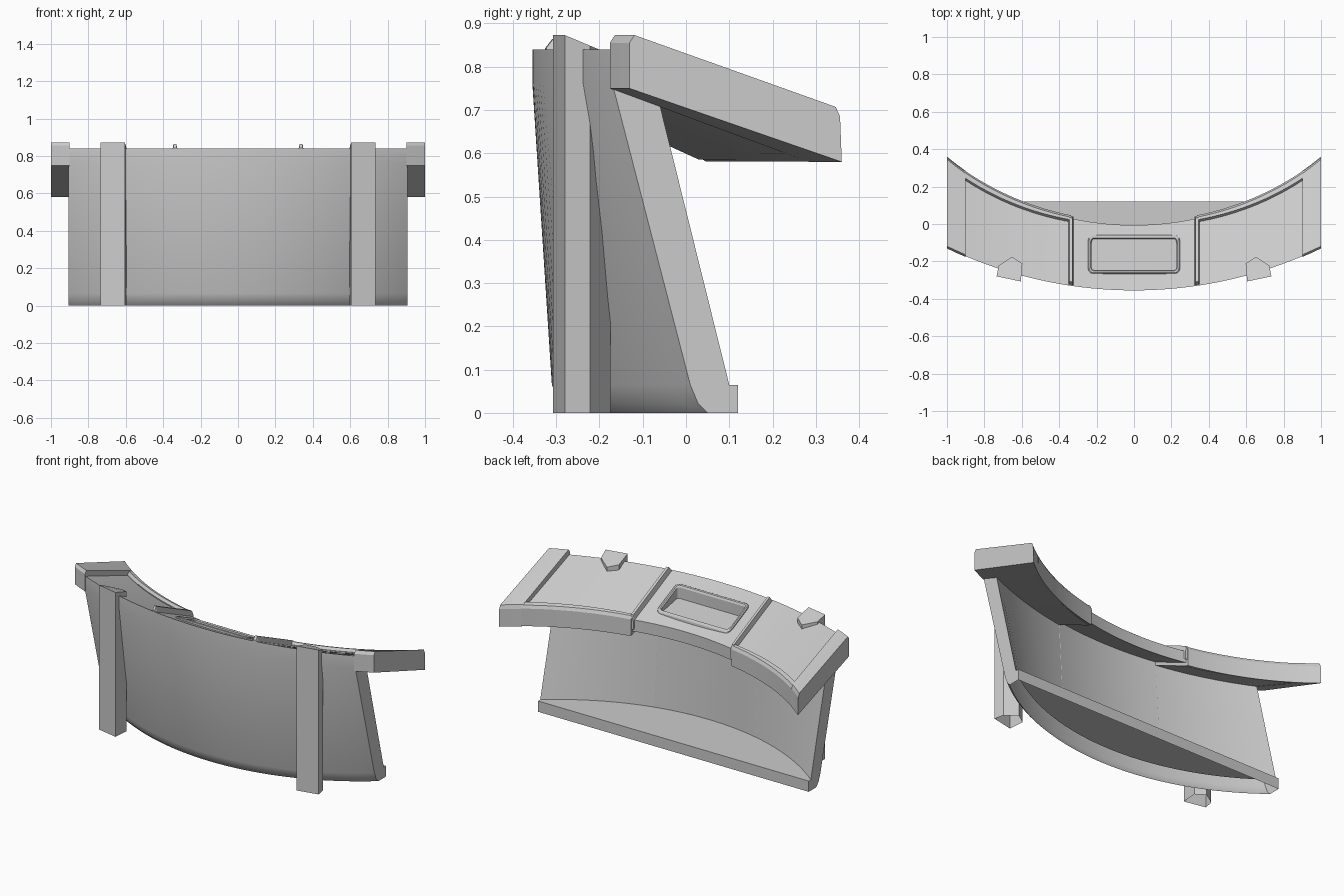
import bpy, bmesh, math

if "Cube" in bpy.data.objects:
    bpy.data.objects.remove(bpy.data.objects["Cube"])

END = 0.905          # half width of the curved wall
DROP = 0.168         # fall of the desk top from front to back


def arc(x, r):
    return r - math.sqrt(r * r - x * x)


def front(x):        # plan curve of the desk's front edge
    return -0.355 + arc(x, 2.306)


def back(x):         # plan curve of the desk's rear edge
    return arc(x, 1.569)


def foot(x):         # plan curve of the wall's foot
    return -0.31 + arc(x, 1.44)


def deck(x, y):      # height of the sloping desk top
    return 0.84 - DROP * (y - front(x)) / (back(x) - front(x))


def finish(name, bm):
    bmesh.ops.recalc_face_normals(bm, faces=bm.faces)
    me = bpy.data.meshes.new(name)
    bm.to_mesh(me)
    bm.free()
    ob = bpy.data.objects.new(name, me)
    bpy.context.collection.objects.link(ob)
    return ob


def smooth(ob, angle=33):
    bpy.ops.object.select_all(action='DESELECT')
    bpy.context.view_layer.objects.active = ob
    ob.select_set(True)
    bpy.ops.object.shade_smooth_by_angle(angle=math.radians(angle))


def skin(name, rings, caps=True, closed=False):
    """Join matching rings of points with quads."""
    bm = bmesh.new()
    vs = [[bm.verts.new(p) for p in ring] for ring in rings]
    pairs = list(zip(vs, vs[1:])) + ([(vs[-1], vs[0])] if closed else [])
    for a, b in pairs:
        for i in range(len(a)):
            j = (i + 1) % len(a)
            bm.faces.new((a[i], a[j], b[j], b[i]))
    if caps:
        bm.faces.new(vs[0])
        bm.faces.new(vs[-1])
    return finish(name, bm)


def loft(name, xs, section):
    return skin(name, [[(x, y, z) for y, z in section(x)] for x in xs])


def span(a, b, n):
    return [a + (b - a) * i / n for i in range(n + 1)]


def open_bottom(ob):
    """Remove the faces resting on the ground, leaving the part hollow."""
    bm = bmesh.new()
    bm.from_mesh(ob.data)
    floor = [f for f in bm.faces if all(v.co.z < 0.001 for v in f.verts)]
    bmesh.ops.delete(bm, geom=floor, context='FACES')
    bm.to_mesh(ob.data)
    bm.free()


def rounded(hx, hy, r, cy, h, tilt=0):
    """Rounded rectangle lying on the desk top, raised by h."""
    pts = []
    for k, (sx, sy) in enumerate(((1, 1), (-1, 1), (-1, -1), (1, -1))):
        for i in range(5):
            a = math.pi / 2 * (k + i / 4)
            x = sx * (hx - r) + r * math.cos(a)
            y = cy + sy * (hy - r) + r * math.sin(a)
            pts.append((x, y, deck(x, y) + h + tilt * (y - cy)))
    return pts


# Curved leaning wall, base slab and sloping desk top in one section
def body_section(x):
    f, b, w = front(x), back(x) - 0.006, foot(x)
    yi = f + 0.11
    lift = 0.02 if abs(x) < 0.3355 else 0     # the middle bay is thinner
    return [(f, 0.84), (f, 0.76), (w, 0.065), (w + 0.018, 0.022), (w + 0.04, 0),
            (0.12, 0), (0.12, 0.065), (w + 0.09, 0.065),
            (yi, deck(x, yi) - 0.09 + lift), (b, 0.585 + lift), (b, deck(x, b))]


side_xs = span(0.336, END, 14)
body = loft("desk_body", [-x for x in reversed(side_xs)] + span(-0.335, 0.335, 14) + side_xs,
            body_section)

# Recess for the console panel, deeper towards the front
CY = -0.163
cutter = skin("recess_cutter", [rounded(0.228, 0.085, 0.015, CY, -0.042, 0.28),
                                rounded(0.228, 0.085, 0.015, CY, 0.06)])
mod = body.modifiers.new("recess", 'BOOLEAN')
mod.object = cutter
mod.solver = 'EXACT'
bpy.context.view_layer.objects.active = body
bpy.ops.object.modifier_apply(modifier="recess")
bpy.data.objects.remove(cutter)
open_bottom(body)
smooth(body)

# Raised console frame
frame = skin("console_frame", [
    rounded(0.247, 0.104, 0.03, CY, -0.01), rounded(0.245, 0.102, 0.028, CY, 0.006),
    rounded(0.240, 0.097, 0.025, CY, 0.011), rounded(0.232, 0.089, 0.02, CY, 0.011),
    rounded(0.226, 0.083, 0.014, CY, 0.003), rounded(0.226, 0.083, 0.014, CY, -0.015)],
    caps=False, closed=True)
smooth(frame, 25)


# Rim along the rear edge of each side panel
def rim_section(x):
    t = (abs(x) - 0.336) / 0.57
    b = back(x) + 0.01 - 0.012 * t
    inner = b - 0.036 - 0.014 * t
    bevel = inner + 0.012
    return [(inner, deck(x, inner) - 0.01), (inner, deck(x, inner) + 0.006),
            (bevel, deck(x, bevel) + 0.026), (b - 0.01, deck(x, b - 0.01) + 0.028),
            (b, deck(x, b) + 0.014), (b, 0.581), (inner, 0.6)]


# Thick end blocks
def cap_section(x):
    f, b = front(x) - 0.004, back(x)
    return [(f, 0.75), (f, 0.855), (f + 0.012, 0.873), (b - 0.014, 0.707),
            (b - 0.004, 0.685), (b, 0.58)]


# Thin tapered divider bars
def divider_section(x):
    h = 0.034 if 0.328 < abs(x) < 0.347 else 0.002
    f, b = front(x) + 0.006, back(x)
    f2 = f + 0.016
    return [(f, 0.82), (f, deck(x, f) + min(h, 0.006)), (f2, deck(x, f2) + h),
            (b - 0.004, deck(x, b) + h), (b + 0.006, deck(x, b) + h * 0.4), (b + 0.006, 0.62)]


# Five-sided upright posts; top follows the desk slope behind the front flat
POST = [(0.605, -0.307), (0.597, -0.212), (0.652, -0.175), (0.723, -0.222), (0.735, -0.28)]

for s, side in ((1, "right"), (-1, "left")):
    smooth(loft(f"rear_rim_{side}", [s * x for x in side_xs], rim_section), 25)
    loft(f"end_block_{side}", [s * x for x in span(0.9, 1.0, 2)], cap_section)
    loft(f"divider_{side}", [s * x for x in (0.324, 0.33, 0.345, 0.351)], divider_section)
    bottom = [(s * x, y, 0) for x, y in POST]
    top = [(s * x, y, 0.873 - 0.42 * max(0, y + 0.28)) for x, y in POST]
    open_bottom(skin(f"post_{side}", [bottom, top]))
